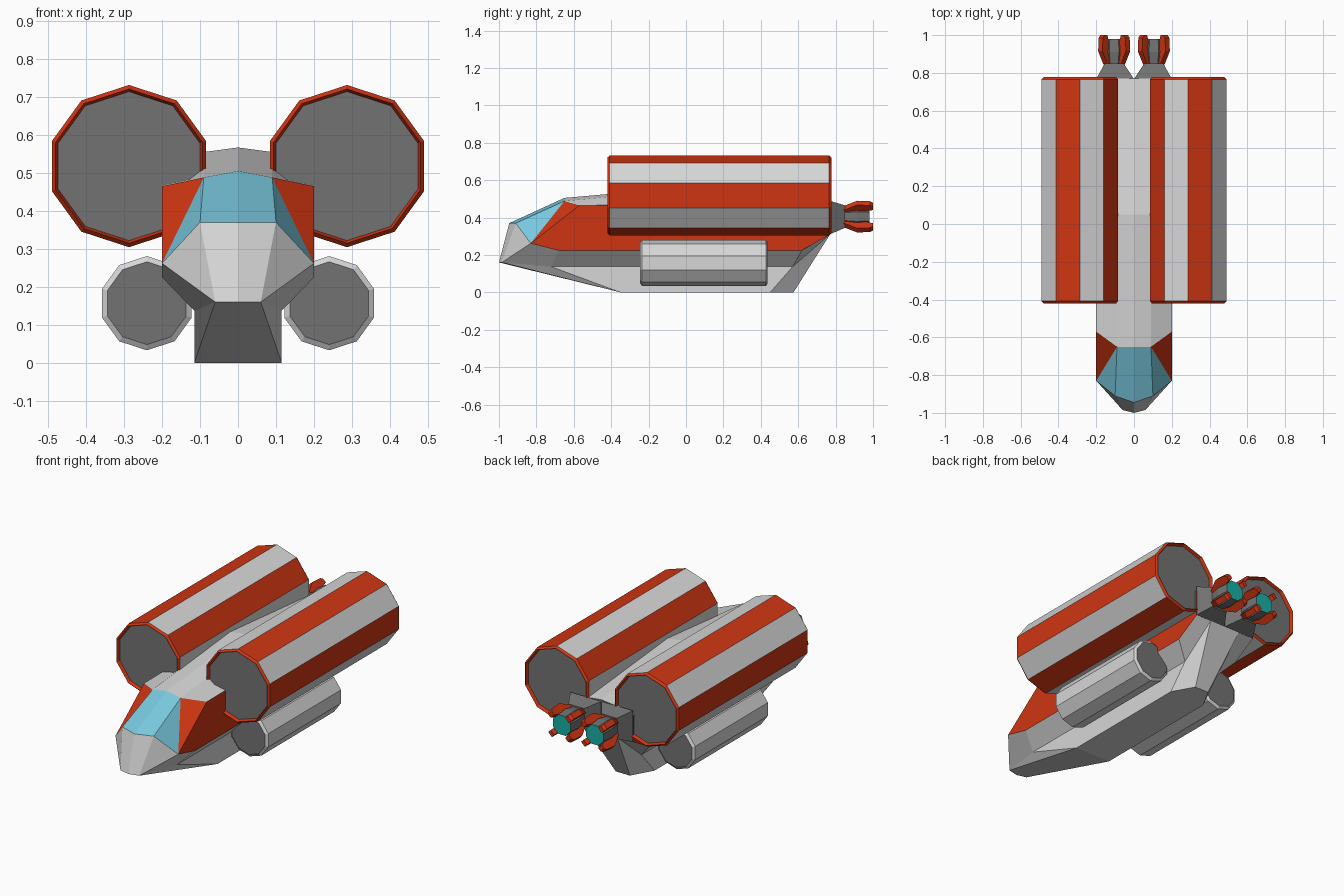
import bpy, bmesh, math
from mathutils import Vector

if "Cube" in bpy.data.objects:
    bpy.data.objects.remove(bpy.data.objects["Cube"])


def material(name, rgb):
    m = bpy.data.materials.new(name)
    m.diffuse_color = (*rgb, 1)
    m.use_nodes = True
    m.node_tree.nodes["Principled BSDF"].inputs["Base Color"].default_value = m.diffuse_color
    return m


LIGHT, RED, DARK, GLASS, GLOW = range(5)
MATS = [material("light grey", (0.68, 0.68, 0.68)),
        material("orange red", (0.62, 0.036, 0.006)),
        material("dark grey", (0.17, 0.17, 0.17)),
        material("window blue", (0.19, 0.58, 0.73)),
        material("engine teal", (0.01, 0.43, 0.38))]


def build(name, polys):
    """Make one object from (points, material) polygons, welding shared points."""
    bm = bmesh.new()
    for pts, mat in polys:
        clean = []
        for p in pts:
            p = Vector(p)
            if all((p - q).length > 1e-5 for q in clean):
                clean.append(p)
        if len(clean) > 2:
            f = bm.faces.new([bm.verts.new(p) for p in clean])
            f.material_index = mat
    bmesh.ops.remove_doubles(bm, verts=bm.verts, dist=1e-4)
    bmesh.ops.recalc_face_normals(bm, faces=bm.faces)
    mesh = bpy.data.meshes.new(name)
    bm.to_mesh(mesh)
    bm.free()
    for m in MATS:
        mesh.materials.append(m)
    ob = bpy.data.objects.new(name, mesh)
    bpy.context.collection.objects.link(ob)
    return ob


def flip(p):
    return (-p[0], p[1], p[2])


def tube(name, side, cx, cz, n, phase, rings, rule, caps):
    """Faceted tube along y through (y, radius) rings; rule(ring, facet) gives colour."""
    def pt(k, y, r):
        a = math.radians(phase - 360 / n * (k % n))
        return (side * (cx + r * math.cos(a)), y, cz + r * math.sin(a))
    polys = []
    for i in range(len(rings) - 1):
        for k in range(n):
            polys.append(([pt(k, *rings[i]), pt(k + 1, *rings[i]),
                           pt(k + 1, *rings[i + 1]), pt(k, *rings[i + 1])], rule(i, k)))
    for ring, mat in zip((rings[0], rings[-1]), caps):
        polys.append(([pt(k, *ring) for k in range(n)], mat))
    return build(name, polys)


# Hull: half cross-sections from ridge to keel centre, nose to tail
S = [
    [(0, -.945, .37), (.1, -.91, .37), (.2, -.83, .262), (.2, -.83, .262),
     (.06, -.985, .16), (.06, -.985, .16), (0, -1, .16)],
    [(0, -.65, .505), (.09, -.65, .488), (.2, -.57, .465), (.2, -.68, .225),
     (.115, -.72, .137), (.115, -.35, 0), (0, -.35, 0)],
    [(0, .05, .567), (.09, .05, .555), (.2, .05, .47), (.2, .05, .225),
     (.115, .05, .137), (.115, .05, 0), (0, .05, 0)],
    [(0, .77, .5), (.09, .77, .49), (.2, .77, .465), (.2, .62, .225),
     (.115, .57, .137), (.115, .45, 0), (0, .575, 0)],
    [(0, .77, .5), (.09, .77, .49), (.2, .77, .465), (.2, .77, .31),
     (.1, .77, .31), (.045, .575, 0), (0, .575, 0)],
]
half = []
for i in range(4):
    for j in range(6):
        a, b, c, d = S[i][j], S[i][j + 1], S[i + 1][j + 1], S[i + 1][j]
        if i == 0 and j == 1:       # cockpit side pane and red cheek
            half += [([a, b, d], GLASS), ([b, c, d], RED)]
        else:
            mat = GLASS if i == 0 and j == 0 else RED if j == 2 else LIGHT
            half.append(([a, b, c, d], mat))
n, t, mid = S[0], S[4], (0, .77, .31)
half += [([n[0], n[1], n[4], n[6]], LIGHT), ([n[1], n[2], n[4]], LIGHT),
         (t[:5] + [mid], DARK), ([mid, t[4], t[5], t[6]], LIGHT)]
build("hull", half + [([flip(p) for p in pts], m) for pts, m in half])

for side, label in ((1, "right"), (-1, "left")):
    # Large striped tank with red rims and recessed end plates
    tube(label + "_large_tank", side, .287, .518, 10, 90,
         [(-.40, .196), (-.42, .203), (-.408, .2135), (.765, .2135), (.777, .203), (.757, .196)],
         lambda i, k: LIGHT if i == 2 and k % 2 else RED, (DARK, DARK))

    # Small lower tank
    tube(label + "_small_tank", side, .24, .157, 10, 90,
         [(-.245, .109), (-.235, .124), (.427, .124), (.437, .109)],
         lambda i, k: LIGHT, (DARK, DARK))

    # Tapered engine mount
    ex, ez = .105, .405

    def rect(x0, x1, z0, z1, y):
        return [(side * x, y, z) for x, z in ((x0, z0), (x1, z0), (x1, z1), (x0, z1))]
    r0, r1 = rect(0, .2, .31, .49, .768), rect(.055, .155, .345, .465, .85)
    build(label + "_engine_mount", [(r0, DARK), (r1, DARK)] +
          [([r0[k], r0[k - 1], r1[k - 1], r1[k]], DARK) for k in range(4)])

    # Nozzle core with glowing end
    tube(label + "_nozzle", side, ex, ez, 8, 22.5,
         [(.84, .054), (.91, .066), (.98, .06)], lambda i, k: DARK, (DARK, GLOW))

    # Four red claws on the nozzle corners
    prof = [(.845, .065), (.915, .104), (.985, .1), (1, .088),
            (1, .066), (.95, .052), (.845, .045)]
    claws = []
    for q in range(4):
        a = math.radians(45 + 90 * q)
        c, s = math.cos(a), math.sin(a)
        loops = [[(side * (ex + r * c - w * s), y, ez + r * s + w * c) for y, r in prof]
                 for w in (-.016, .016)]
        claws += [(loops[0], RED), (loops[1], RED)]
        claws += [([loops[0][k - 1], loops[0][k], loops[1][k], loops[1][k - 1]], RED)
                  for k in range(len(prof))]
    build(label + "_nozzle_claws", claws)
